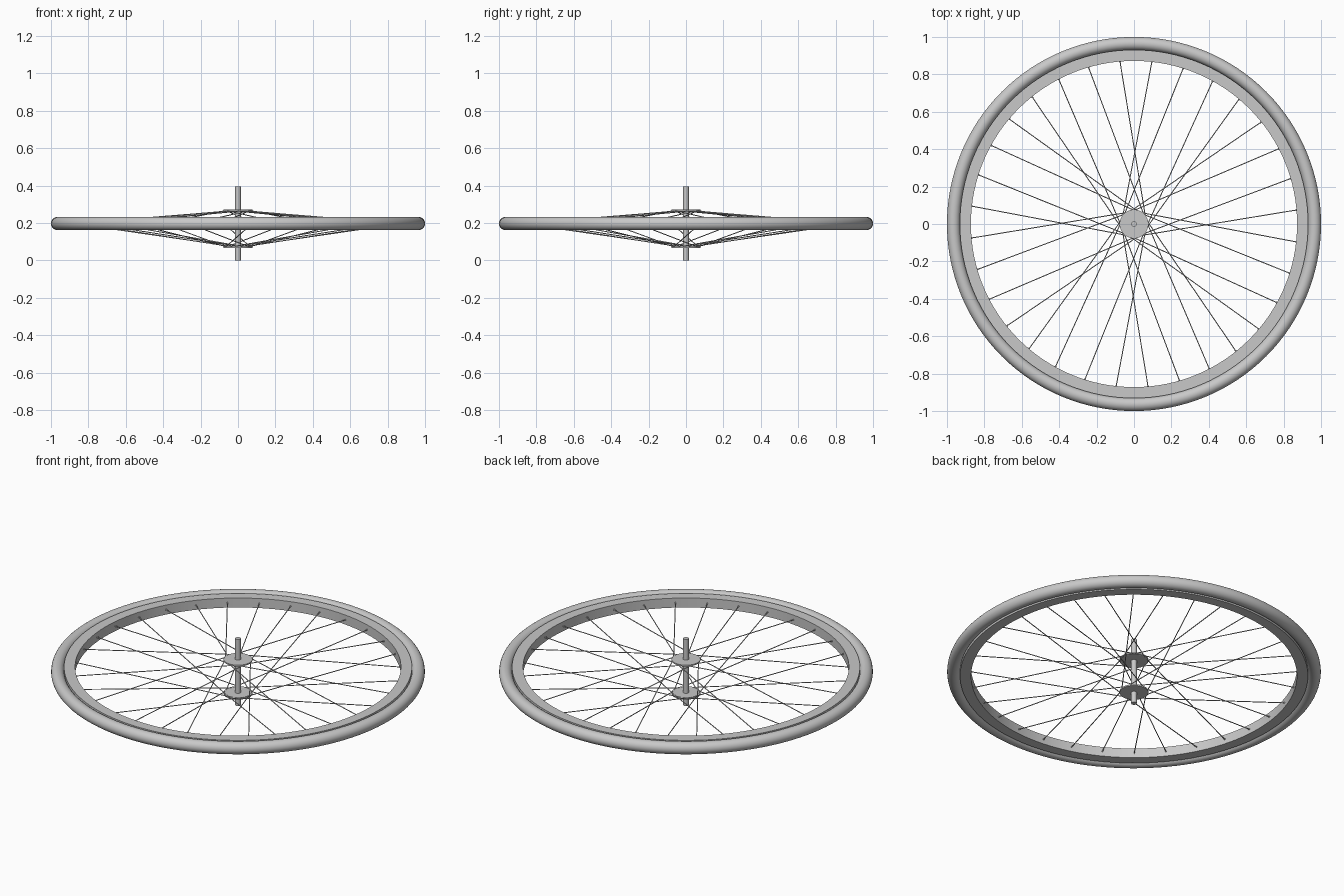
import bpy, bmesh, math
from mathutils import Vector

if "Cube" in bpy.data.objects:
    bpy.data.objects.remove(bpy.data.objects["Cube"], do_unlink=True)

grey = bpy.data.materials.new("plain_grey")
grey.use_nodes = True
colour = (0.58, 0.58, 0.58, 1)
grey.diffuse_color = colour
grey.node_tree.nodes["Principled BSDF"].inputs["Base Color"].default_value = colour

MID = 0.197           # height of the wheel plane
RIM_IN, RIM_OUT = 0.872, 0.931
SPOKES = 32


def make_object(name, bm):
    bmesh.ops.recalc_face_normals(bm, faces=bm.faces)
    mesh = bpy.data.meshes.new(name)
    bm.to_mesh(mesh)
    bm.free()
    mesh.materials.append(grey)
    obj = bpy.data.objects.new(name, mesh)
    bpy.context.collection.objects.link(obj)
    bpy.ops.object.select_all(action='DESELECT')
    obj.select_set(True)
    bpy.context.view_layer.objects.active = obj
    bpy.ops.object.shade_smooth_by_angle(angle=math.radians(40))


def polar(radius, angle, z):
    return Vector((radius * math.cos(angle), radius * math.sin(angle), z))


def ring(name, profile, steps=128):
    """Sweep a closed (radius, height) profile around the axle."""
    bm = bmesh.new()
    loops = []
    for s in range(steps):
        a = math.tau * s / steps
        loops.append([bm.verts.new(polar(r, a, z)) for r, z in profile])
    n = len(profile)
    for s in range(steps):
        here, there = loops[s], loops[(s + 1) % steps]
        for k in range(n):
            bm.faces.new((here[k], there[k], there[(k + 1) % n], here[(k + 1) % n]))
    make_object(name, bm)


def add_rod(bm, start, end, radius, sides):
    """Add a capped cylinder between two points."""
    axis = end - start
    verts = bmesh.ops.create_cone(bm, cap_ends=True, segments=sides, radius1=radius,
                                  radius2=radius, depth=axis.length)["verts"]
    bmesh.ops.rotate(bm, verts=verts, matrix=axis.to_track_quat('Z', 'Y').to_matrix())
    bmesh.ops.translate(bm, verts=verts, vec=(start + end) / 2)


def upright_rod(name, low, high, radius, sides=32):
    bm = bmesh.new()
    add_rod(bm, Vector((0, 0, low)), Vector((0, 0, high)), radius, sides)
    make_object(name, bm)


# Tyre and rim
tube = 0.035
ring("tyre", [(1 - tube + tube * math.cos(math.tau * k / 24),
               MID + tube * math.sin(math.tau * k / 24)) for k in range(24)])
half = 0.028
ring("rim", [(RIM_IN, MID - half), (RIM_OUT, MID - half),
             (RIM_OUT, MID + half), (RIM_IN, MID + half)])

# Axle and hub flanges
flange_heights = (0.071, 0.267)
upright_rod("axle", 0, 0.394, 0.015)
for name, z in zip(("lower_flange", "upper_flange"), flange_heights):
    upright_rod(name, z - 0.004, z + 0.004, 0.077, 48)

# Tangential spokes: flanges alternate, lean direction changes every pair
spokes, nipples = bmesh.new(), bmesh.new()
for i in range(SPOKES):
    angle = math.radians(4.95) + math.tau * i / SPOKES
    lean = math.pi / 2 * (1 if (i // 2) % 2 else -1)
    outer = polar(RIM_IN + 0.004, angle, MID)
    inner = polar(0.067, angle + lean, flange_heights[i % 2])
    add_rod(spokes, inner, outer, 0.0026, 8)
    add_rod(nipples, outer, outer + (inner - outer).normalized() * 0.01, 0.0045, 8)
make_object("spokes", spokes)
make_object("spoke_nipples", nipples)
